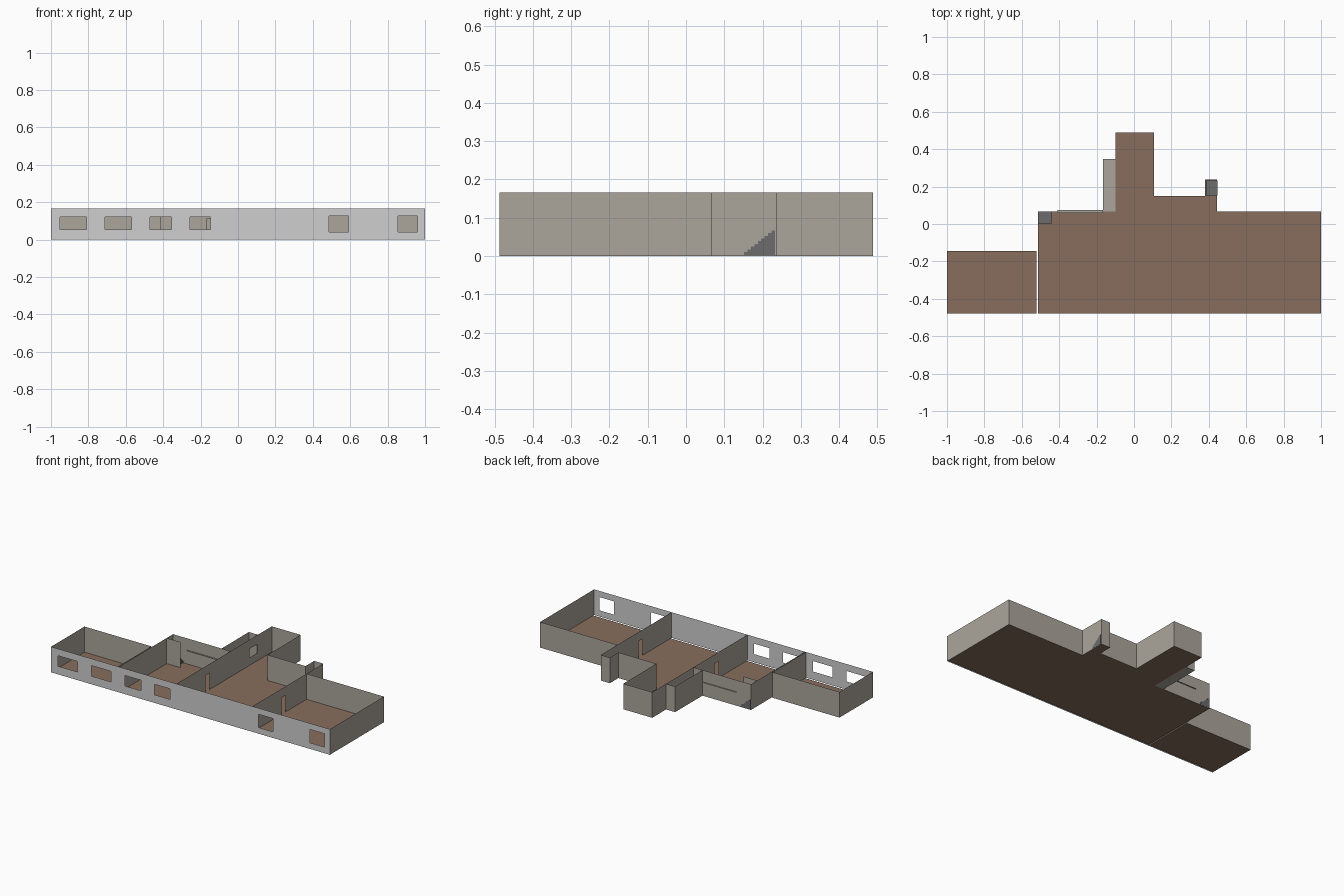
import bpy

if "Cube" in bpy.data.objects:
    bpy.data.objects.remove(bpy.data.objects["Cube"])

H = 0.166          # wall height
FRONT = -0.487     # front wall plane


def material(name, rgb):
    m = bpy.data.materials.new(name)
    m.diffuse_color = (*rgb, 1)
    m.use_nodes = True
    m.node_tree.nodes["Principled BSDF"].inputs["Base Color"].default_value = m.diffuse_color
    return m


WALL = material("beige_wall", (0.41, 0.38, 0.335))
FACADE = material("light_grey_front", (0.62, 0.62, 0.62))
FLOOR = material("brown_floor", (0.25, 0.155, 0.112))
STAIR = material("dark_grey_stair", (0.15, 0.15, 0.155))


def add(name, verts, faces, mat):
    me = bpy.data.meshes.new(name)
    me.from_pydata(verts, [], faces)
    me.materials.append(mat)
    ob = bpy.data.objects.new(name, me)
    bpy.context.collection.objects.link(ob)
    return ob


def wall(name, axis, at, a, b, holes=(), mat=WALL):
    """Thin wall along an axis with rectangular openings (a0, a1, z0, z1)."""
    us = sorted({a, b, *[v for h in holes for v in h[:2]]})
    zs = sorted({0, H, *[v for h in holes for v in h[2:]]})
    verts = [(u, at, z) if axis == 'x' else (at, u, z) for z in zs for u in us]
    n, faces = len(us), []
    for j in range(len(zs) - 1):
        for i in range(n - 1):
            cu, cz = (us[i] + us[i + 1]) / 2, (zs[j] + zs[j + 1]) / 2
            if any(h[0] < cu < h[1] and h[2] < cz < h[3] for h in holes):
                continue
            k = j * n + i
            faces.append((k, k + 1, k + n + 1, k + n))
    return add(name, verts, faces, mat)


def slab(name, x0, x1, y0, y1, mat=FLOOR, z=0.0):
    return add(name, [(x0, y0, z), (x1, y0, z), (x1, y1, z), (x0, y1, z)], [(0, 1, 2, 3)], mat)


def stairs(name, place, length, width, steps=9, rise=0.067):
    """Solid flight from a stepped profile; place(run, side, z) maps to world."""
    prof = [(0, 0.003)]
    for i in range(steps):
        z = 0.003 + (i + 1) * (rise - 0.003) / steps
        prof += [(i * length / steps, z), ((i + 1) * length / steps, z)]
    prof.append((length, 0.003))
    n = len(prof)
    verts = [place(r, s, z) for s in (0, width) for r, z in prof]
    faces = [tuple(range(n)), tuple(range(2 * n - 1, n - 1, -1))]
    faces += [(i, (i + 1) % n, (i + 1) % n + n, i + n) for i in range(n)]
    return add(name, verts, faces, STAIR)


# floors
FY = -0.478
slab("west_room_floor", -1, -0.52, FY, -0.145)
slab("second_room_floor", -0.513, -0.1, FY, 0.067)
slab("hall_floor", -0.1, 0.445, FY, 0.15)
slab("hall_extension_floor", -0.1, 0.107, 0.15, 0.489)
slab("niche_floor", 0.38, 0.445, 0.15, 0.238)
slab("east_room_floor", 0.445, 1, FY, 0.067)
slab("alcove_floor", -0.165, -0.1, 0.067, 0.347, WALL)

# front wall with windows
windows = {
    "west_room_front": (-1, -0.52, [(-0.952, -0.81, 0.053, 0.121), (-0.711, -0.569, 0.053, 0.121)]),
    "second_room_front": (-0.52, -0.1, [(-0.47, -0.356, 0.053, 0.121), (-0.257, -0.146, 0.053, 0.121)]),
    "hall_front": (-0.1, 0.445, []),
    "east_room_front": (0.445, 1, [(0.487, 0.592, 0.04, 0.126), (0.856, 0.961, 0.04, 0.126)]),
}
for name, (x0, x1, holes) in windows.items():
    wall(name, 'x', FRONT, x0, x1, holes, FACADE)

# side walls and partitions
door = (-0.19, -0.15, 0.0, 0.107)
wall("west_end_wall", 'y', -1, FRONT, -0.145)
wall("west_room_side", 'y', -0.52, FRONT, -0.145)
wall("second_room_side", 'y', -0.513, FRONT, 0.067)
wall("hall_west_partition", 'y', -0.1, FRONT, 0.489, [door, (0.26, 0.34, 0.05, 0.107)])
wall("hall_east_partition", 'y', 0.445, FRONT, 0.238, [door])
wall("east_end_wall", 'y', 1, FRONT, 0.067)
wall("extension_side", 'y', 0.107, 0.15, 0.489)
wall("niche_side", 'y', 0.38, 0.15, 0.238)
wall("alcove_side", 'y', -0.165, 0.067, 0.347)

# back walls
wall("west_room_back", 'x', -0.145, -1, -0.52)
wall("second_room_back", 'x', 0.067, -0.513, -0.1, [(-0.165, -0.1, 0.0, 0.112)])
wall("extension_back", 'x', 0.489, -0.1, 0.107)
wall("hall_back", 'x', 0.15, 0.107, 0.38)
wall("niche_back", 'x', 0.238, 0.38, 0.445)
wall("east_room_back", 'x', 0.067, 0.445, 1)
wall("alcove_back", 'x', 0.347, -0.165, -0.1)
wall("stair_screen", 'x', 0.002, -0.513, -0.413)

# narrow ledge along the second room's back wall
slab("back_wall_ledge", -0.41, -0.165, 0.058, 0.074, WALL, 0.09)

# stair flights
stairs("west_stairs", lambda r, s, z: (-0.438 - r, 0.068 - s, z), 0.074, 0.064)
stairs("niche_stairs", lambda r, s, z: (0.446 - s, 0.152 + r, z), 0.08, 0.062)
